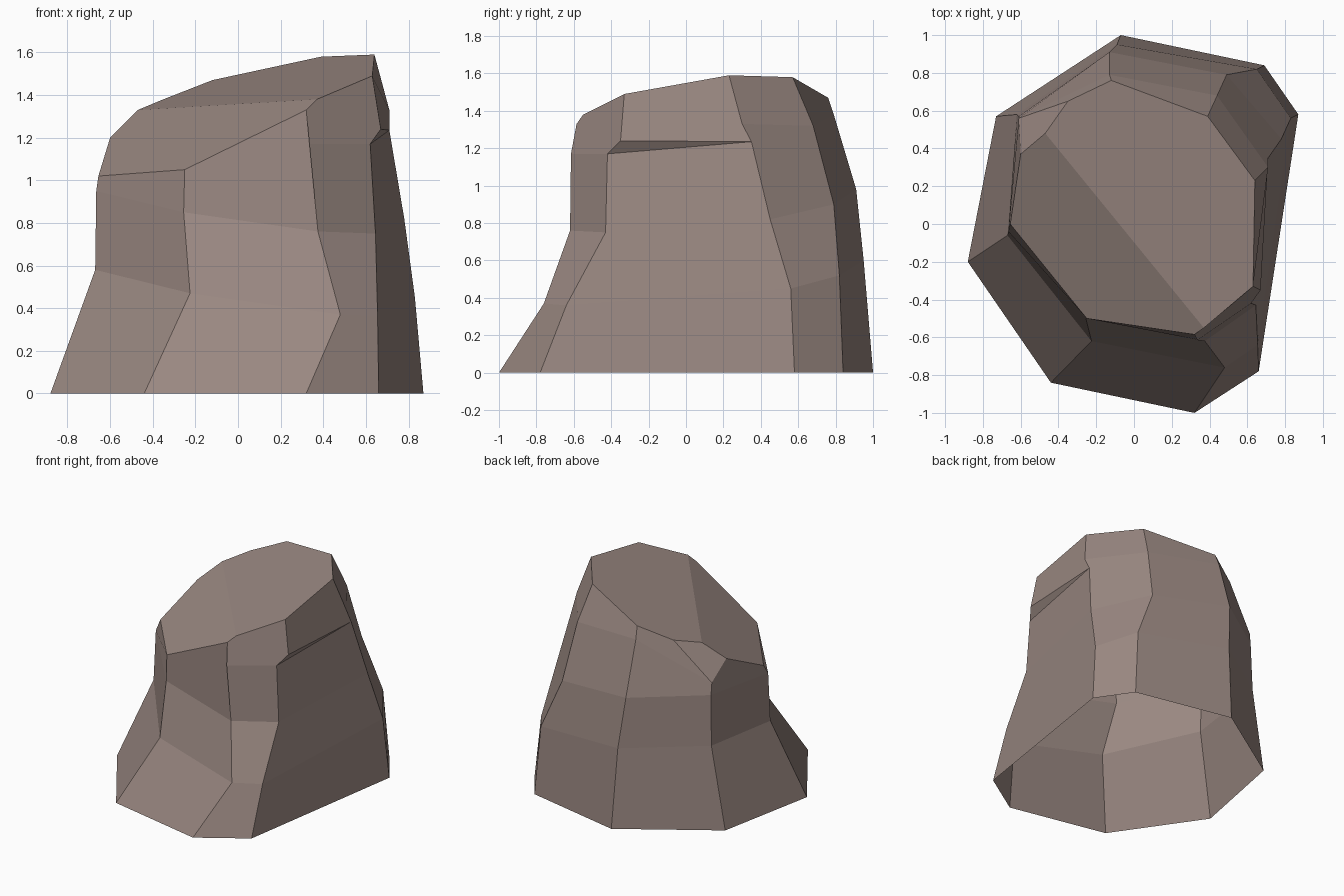
import bpy
import bmesh

default_cube = bpy.data.objects.get("Cube")
if default_cube:
    bpy.data.objects.remove(default_cube, do_unlink=True)


def make_material(name, colour):
    material = bpy.data.materials.new(name)
    material.use_nodes = True
    material.diffuse_color = colour
    shader = material.node_tree.nodes["Principled BSDF"]
    shader.inputs["Base Color"].default_value = colour
    shader.inputs["Roughness"].default_value = 0.9
    return material


# Eight ridges run around the boulder, counter-clockwise from the left of the front
ridges = ["west", "southwest", "south", "southeast",
          "east", "northeast", "north", "northwest"]

base_ring = [(-.88, -.2, 0), (-.44, -.84, 0), (.32, -1, 0), (.66, -.78, 0),
             (.87, .58, 0), (.69, .84, 0), (-.07, 1, 0), (-.73, .57, 0)]

waist_ring = [(-.67, -.06, .58), (-.225, -.62, .47), (.48, -.76, .37), (.655, -.64, .36),
              (.83, .56, .45), (.65, .82, .52), (-.09, .95, .6), (-.62, .58, .62)]

shoulder_ring = [(-.665, -.04, .95), (-.255, -.5, .85), (.375, -.62, .76), (.645, -.43, .75),
                 (.78, .45, .82), (.49, .79, .9), (-.13, .91, .98), (-.61, .57, 1)]

# Broken edges between the shoulder and the slanted crown
brow = {
    "south brow": (.335, -.615, 1.17),
    "southeast brow": (.62, -.42, 1.17),
    "ledge": (.67, -.35, 1.24),
    "ledge end": (.71, .35, 1.235),
    "east brow": (.71, .3, 1.33),
    "northeast brow": (.44, .68, 1.32),
    "north brow": (-.13, .79, 1.38),
    "northwest brow": (-.61, .56, 1.09),
}

# Outline of the crown
crown = {
    "west top": (-.655, 0, 1.02),
    "southwest top": (-.25, -.5, 1.05),
    "south top": (.32, -.585, 1.33),
    "south crease": (.37, -.55, 1.38),
    "southeast top": (.63, -.33, 1.49),
    "east top": (.64, .23, 1.59),
    "northeast top": (.39, .57, 1.58),
    "north top": (-.12, .76, 1.47),
    "north chip": (-.35, .65, 1.38),
    "north crease": (-.47, .48, 1.33),
    "northwest top": (-.6, .37, 1.2),
}

# Facets above the shoulder, each named by its corners
upper_facets = [
    "west, southwest, southwest top, west top",
    "southwest, south, south brow, south top, southwest top",
    "south, southeast, southeast brow, south brow",
    "south brow, southeast brow, ledge, southeast top, south crease, south top",
    "southeast, east, ledge end, southeast brow",
    "southeast brow, ledge end, ledge",
    "ledge, ledge end, east brow, east top, southeast top",
    "east, northeast, northeast brow, east brow, ledge end",
    "east brow, northeast brow, northeast top, east top",
    "northeast, north, north brow, northeast brow",
    "northeast brow, north brow, north top, northeast top",
    "north, northwest, northwest brow, north brow",
    "north brow, northwest brow, north chip, north top",
    "northwest brow, northwest top, north crease, north chip",
    "northwest, west, west top, northwest top, northwest brow",
    "west top, southwest top, south top, south crease, north crease, northwest top",
    "south crease, southeast top, east top, northeast top, north top, north chip, north crease",
]

bm = bmesh.new()
rings = [[bm.verts.new(point) for point in ring]
         for ring in (base_ring, waist_ring, shoulder_ring)]

# Side walls, open underneath
for lower, upper in zip(rings, rings[1:]):
    for i in range(len(ridges)):
        j = (i + 1) % len(ridges)
        bm.faces.new((lower[i], lower[j], upper[j], upper[i]))

# Upper facets and crown
corners = dict(zip(ridges, rings[-1]))
for name, point in {**brow, **crown}.items():
    corners[name] = bm.verts.new(point)
for facet in upper_facets:
    bm.faces.new([corners[name] for name in facet.split(", ")])

mesh = bpy.data.meshes.new("boulder")
bm.to_mesh(mesh)
bm.free()
mesh.materials.append(make_material("warm grey stone", (.32, .245, .22, 1)))
boulder = bpy.data.objects.new("boulder", mesh)
bpy.context.collection.objects.link(boulder)
